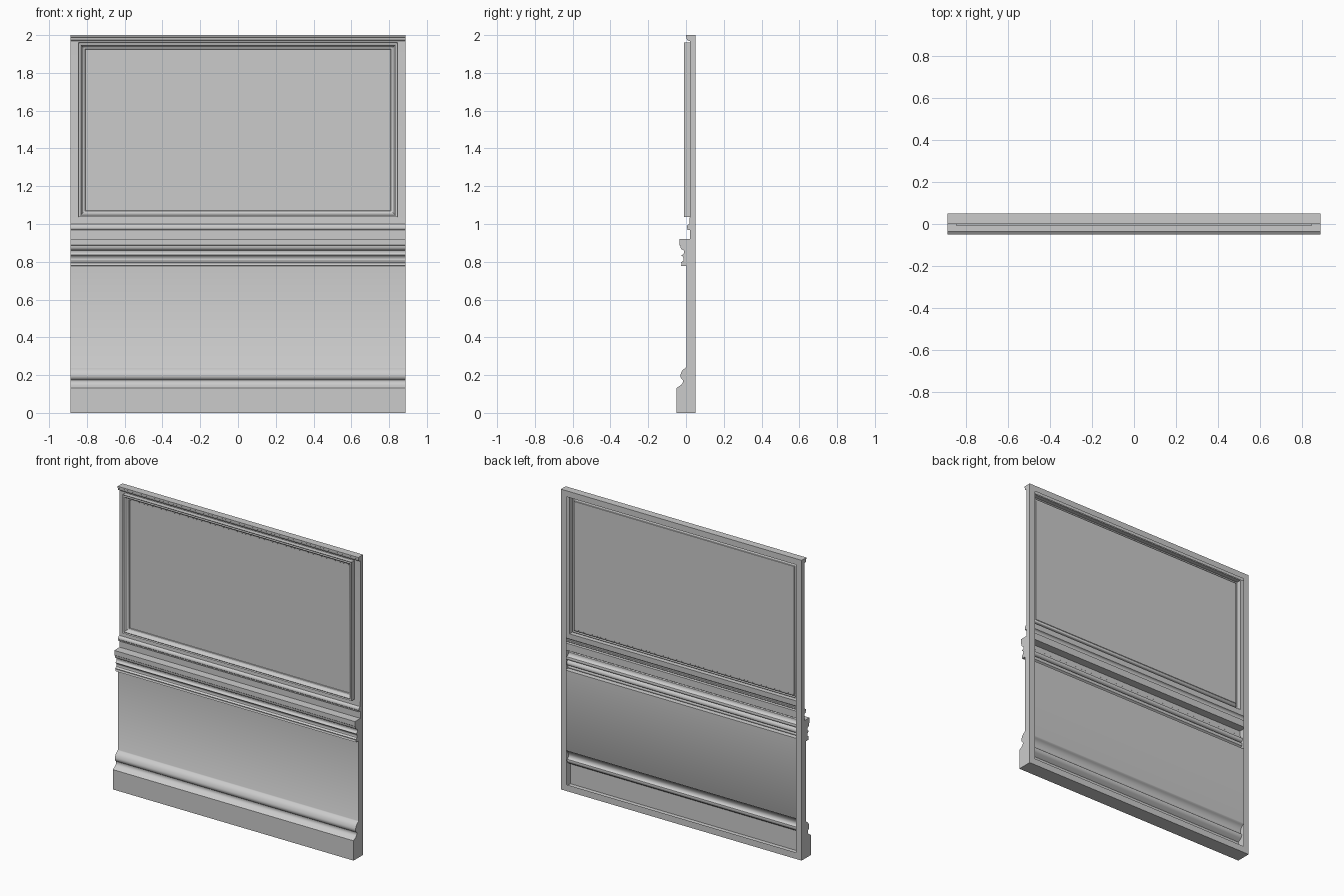
import bpy, bmesh, math

if "Cube" in bpy.data.objects:
    bpy.data.objects.remove(bpy.data.objects["Cube"])

W, INNER = 0.887, 0.844          # half width, half width inside the back rim
BACK = 0.05
PAN_B, PAN_T = 1.036, 1.96       # raised frame bottom / top


def curve(points, n=6):
    """Expand (y, z, bulge) points; bulge bends the segment leading to the point."""
    out = [points[0][:2]]
    for (y0, z0, _), (y1, z1, b) in zip(points, points[1:]):
        dy, dz = y1 - y0, z1 - z0
        steps = n if b else 1
        for i in range(1, steps + 1):
            t = i / steps
            k = b * math.sin(math.pi * t)
            out.append((y0 + dy * t + dz * k, z0 + dz * t - dy * k))
    return out


def finish(name, bm, angle=35):
    bmesh.ops.remove_doubles(bm, verts=bm.verts, dist=1e-5)
    bmesh.ops.recalc_face_normals(bm, faces=bm.faces)
    me = bpy.data.meshes.new(name)
    bm.to_mesh(me)
    bm.free()
    ob = bpy.data.objects.new(name, me)
    bpy.context.collection.objects.link(ob)
    bpy.ops.object.select_all(action='DESELECT')
    ob.select_set(True)
    bpy.context.view_layer.objects.active = ob
    bpy.ops.object.shade_smooth_by_angle(angle=math.radians(angle))
    return ob


def quad(bm, pts):
    return bm.faces.new([bm.verts.new(p) for p in pts])


# Moulded wall profile from the skirting up to the cornice
profile = curve([
    (-0.05, 0.0, 0), (-0.05, 0.132, 0), (-0.026, 0.148, 0),
    (-0.017, 0.175, 0.15), (-0.03, 0.2, -0.15), (0.0, 0.24, -0.12),
    (0.003, 0.245, 0), (0.003, 0.777, 0), (-0.026, 0.779, 0),
    (-0.026, 0.797, 0.2), (-0.014, 0.805, 0), (-0.017, 0.828, 0.15),
    (-0.026, 0.835, 0), (-0.012, 0.86, 0.3), (-0.03, 0.885, -0.2),
    (-0.035, 0.889, 0), (-0.035, 0.92, 0), (0.02, 0.921, 0),
    (0.02, 0.968, 0), (0.004, 0.97, 0), (0.004, 0.98, 0.3),
    (0.018, 1.0, -0.2), (0.02, PAN_B, 0), (0.02, PAN_T, 0),
    (0.02, 1.968, 0), (0.003, 1.988, -0.25), (0.0, 1.99, 0), (0.0, 2.0, 0)])

# Wall shell: front sheet, side walls, top and bottom, open at the back
bm = bmesh.new()
cols = [-W, -INNER, INNER, W]
for (y0, z0), (y1, z1) in zip(profile, profile[1:]):
    opening = abs(z0 - PAN_B) < 1e-4 and abs(z1 - PAN_T) < 1e-4
    for i, (a, b) in enumerate(zip(cols, cols[1:])):
        if not (opening and i == 1):
            quad(bm, [(a, y0, z0), (b, y0, z0), (b, y1, z1), (a, y1, z1)])
for s in (-W, W):
    bm.faces.new([bm.verts.new((s, y, z)) for y, z in profile + [(BACK, 2.0), (BACK, 0.0)]])
for y, z in (profile[0], profile[-1]):
    bm.faces.new([bm.verts.new((x, y, z)) for x in cols]
                 + [bm.verts.new((W, BACK, z)), bm.verts.new((-W, BACK, z))])

# Flat rim around the open back
outer = [(-W, 0.0), (W, 0.0), (W, 2.0), (-W, 2.0)]
inner = [(-INNER, 0.043), (INNER, 0.043), (INNER, PAN_T), (-INNER, PAN_T)]
for i in range(4):
    j = (i + 1) % 4
    quad(bm, [(p[0], BACK, p[1]) for p in (outer[i], outer[j], inner[j], inner[i])])
finish("wall_shell", bm)

# Upper panel: raised picture-frame moulding around a recessed field
bm = bmesh.new()
section = curve([(0.02, 0.0, 0), (-0.01, 0.0, 0), (-0.01, 0.012, 0.3),
                 (-0.003, 0.018, 0), (0.012, 0.034, 0.2), (0.015, 0.036, 0)])
rings = []
for y, d in section:
    x = INNER - d
    rings.append([bm.verts.new(p) for p in ((-x, y, PAN_B + d), (x, y, PAN_B + d),
                                            (x, y, PAN_T - d), (-x, y, PAN_T - d))])
for a, b in zip(rings, rings[1:]):
    for i in range(4):
        j = (i + 1) % 4
        bm.faces.new((a[i], a[j], b[j], b[i]))
bm.faces.new(rings[-1])
finish("upper_panel", bm)
